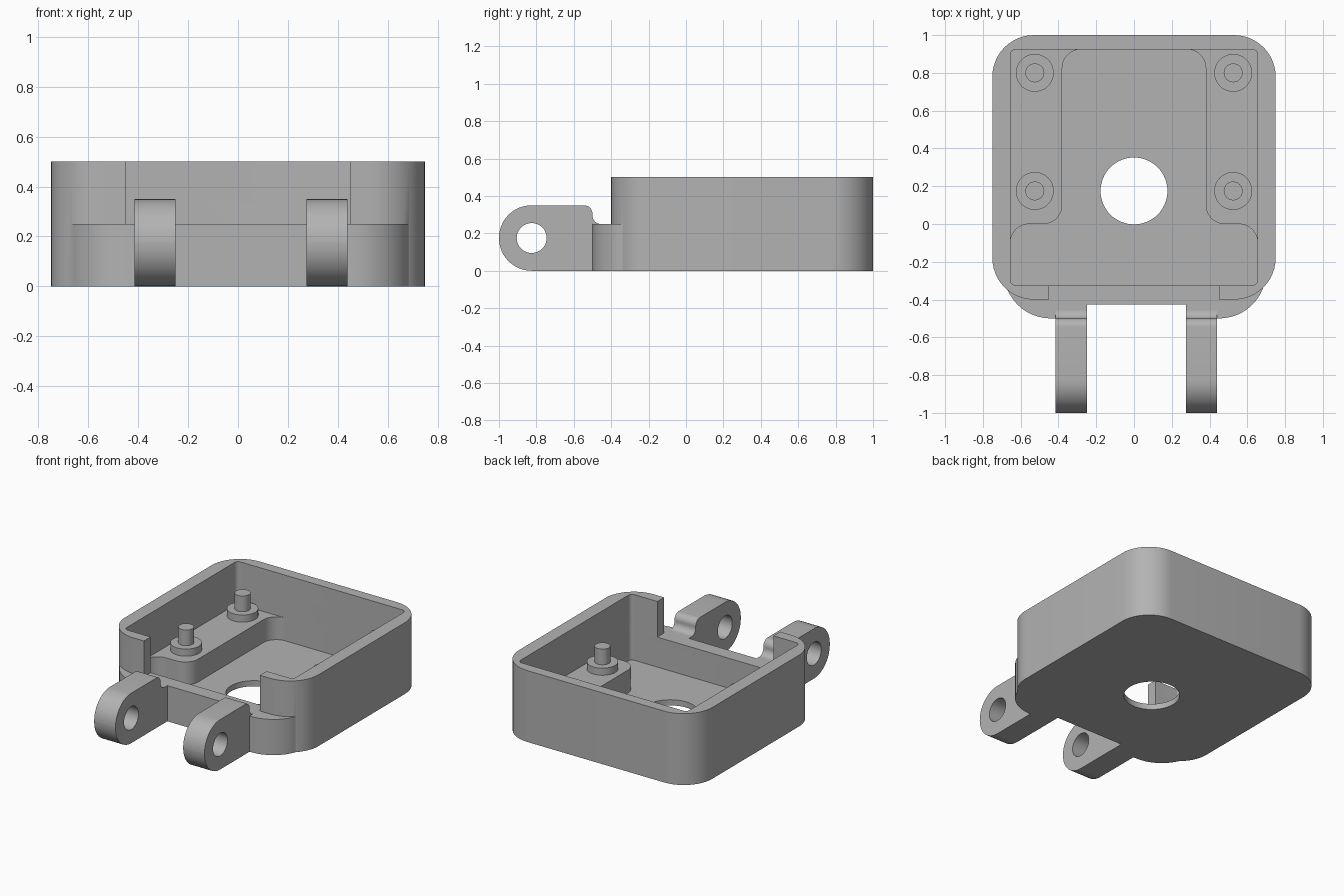
import bpy, bmesh, math
from mathutils import Vector, Matrix

if "Cube" in bpy.data.objects:
    bpy.data.objects.remove(bpy.data.objects["Cube"])

grey = bpy.data.materials.new("plain grey")
grey.use_nodes = True
COLOUR = (0.45, 0.45, 0.45, 1)
grey.diffuse_color = COLOUR
grey.node_tree.nodes["Principled BSDF"].inputs["Base Color"].default_value = COLOUR


def rounded(corners, steps=12):
    """Outline from (a, b, radius) corners, each filleted with an arc."""
    out = []
    for i, (a, b, r) in enumerate(corners):
        p = Vector((a, b))
        if r == 0:
            out.append(p)
            continue
        u = (Vector(corners[i - 1][:2]) - p).normalized()
        v = (Vector(corners[(i + 1) % len(corners)][:2]) - p).normalized()
        centre = p + (u + v) * r          # all corners are right angles
        for k in range(steps + 1):
            t = math.pi / 2 * k / steps
            out.append(centre - v * r * math.cos(t) - u * r * math.sin(t))
    return out


def box_outline(x0, x1, y0, y1, r=0):
    return rounded([(x0, y0, r), (x1, y0, r), (x1, y1, r), (x0, y1, r)])


def circle(a, b, r, n=48):
    return [Vector((a + r * math.cos(2 * math.pi * k / n),
                    b + r * math.sin(2 * math.pi * k / n))) for k in range(n)]


def prism(name, outline, lo, hi, along_x=False):
    """Extrude an outline along z, or a (y, z) outline along x."""
    bm = bmesh.new()
    place = (lambda p: (lo, p.x, p.y)) if along_x else (lambda p: (p.x, p.y, lo))
    face = bm.faces.new([bm.verts.new(place(p)) for p in outline])
    ext = bmesh.ops.extrude_face_region(bm, geom=[face])
    step = (hi - lo, 0, 0) if along_x else (0, 0, hi - lo)
    bmesh.ops.translate(bm, vec=step,
                        verts=[g for g in ext["geom"] if isinstance(g, bmesh.types.BMVert)])
    bmesh.ops.remove_doubles(bm, verts=bm.verts, dist=1e-5)
    bmesh.ops.recalc_face_normals(bm, faces=bm.faces)
    mesh = bpy.data.meshes.new(name)
    bm.to_mesh(mesh)
    bm.free()
    mesh.materials.append(grey)
    obj = bpy.data.objects.new(name, mesh)
    bpy.context.collection.objects.link(obj)
    return obj


def activate(obj):
    bpy.ops.object.select_all(action='DESELECT')
    obj.select_set(True)
    bpy.context.view_layer.objects.active = obj


def combine(target, tool, operation='DIFFERENCE'):
    tool.hide_render = True
    mod = target.modifiers.new("cut", 'BOOLEAN')
    mod.operation, mod.solver, mod.object = operation, 'EXACT', tool
    activate(target)
    bpy.ops.object.modifier_apply(modifier=mod.name)
    bpy.data.objects.remove(tool)


def smooth(obj):
    activate(obj)
    bpy.ops.object.shade_smooth_by_angle(angle=math.radians(30))


FLOOR, SHELF, SILL, TOP = 0.04, 0.2, 0.25, 0.5

# Tray: tall rounded box with a lower step along the front
tray = prism("tray", box_outline(-0.75, 0.75, -0.4, 1, 0.22), 0, TOP)
step = prism("front_step", rounded([(-0.69, -0.5, 0.25), (0.7, -0.5, 0.25),
                                    (0.7, -0.2, 0), (-0.69, -0.2, 0)]), 0, SILL)
combine(tray, step, 'UNION')

# Cavity above the shelves, then the deeper T-shaped pocket between them
combine(tray, prism("cavity", box_outline(-0.655, 0.655, -0.325, 0.925, 0.03), SHELF, 1))
right_half = [(0.655, -0.325, 0.03), (0.655, 0, 0.1), (0.38, 0, 0.1), (0.38, 0.925, 0.1)]
left_half = [(-x, y, r) for x, y, r in reversed(right_half)]
combine(tray, prism("pocket", rounded(right_half + left_half), FLOOR, SHELF + 0.02))

# Front notch, recess between the arms, and the round floor opening
combine(tray, prism("notch", box_outline(-0.45, 0.45, -0.6, -0.3), SILL, 1))
combine(tray, prism("recess", box_outline(-0.25, 0.275, -0.7, -0.425), -0.1, 1))
combine(tray, prism("opening", circle(0, 0.175, 0.177, 64), -0.1, 0.15))
smooth(tray)

# Hinge arms with a pin hole through the rounded end
arm_profile = [(-1, 0, 0.174), (-0.425, 0, 0), (-0.425, SILL, 0),
               (-0.5, SILL, 0.045), (-0.5, 0.35, 0.045), (-1, 0.35, 0.174)]
for side, x0, x1 in (("right", -0.415, -0.25), ("left", 0.275, 0.44)):
    arm = prism(side + "_hinge_arm", rounded(arm_profile), x0, x1, True)
    combine(arm, prism("pin_hole", circle(-0.825, 0.175, 0.08), x0 - 0.1, x1 + 0.1, True))
    smooth(arm)

# Mounting posts: a wide collar with a narrow peg
for side, x in (("right", -0.525), ("left", 0.525)):
    for place, y in (("front", 0.175), ("back", 0.8)):
        collar = prism(f"{place}_{side}_collar", circle(x, y, 0.1), SHELF - 0.01, 0.25)
        peg = prism(f"{place}_{side}_peg", circle(x, y, 0.05, 32), 0.24, 0.36)
        smooth(collar)
        smooth(peg)
